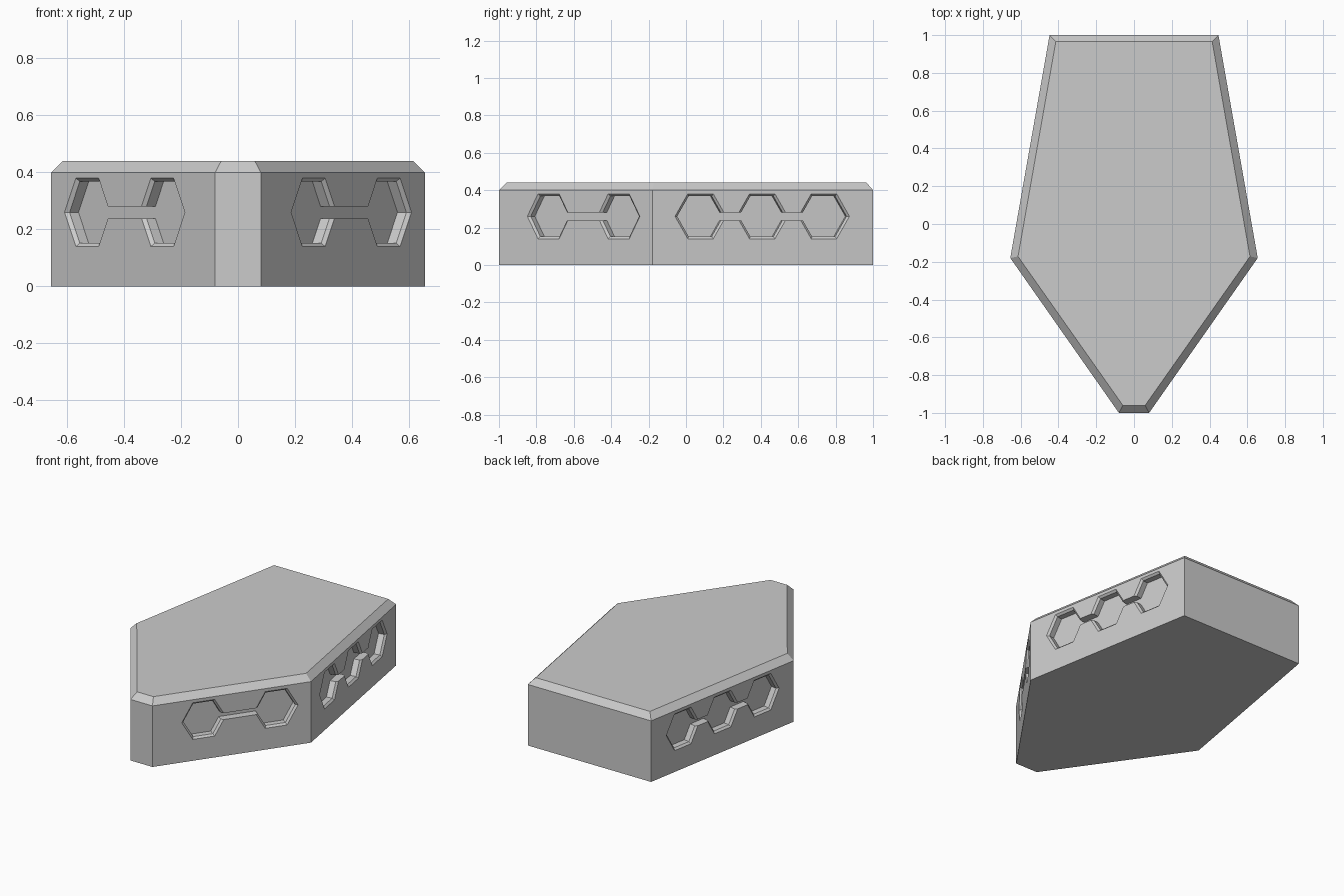
import bpy, bmesh, math
from mathutils import Vector

cube = bpy.data.objects.get("Cube")
if cube:
    bpy.data.objects.remove(cube, do_unlink=True)

grey = bpy.data.materials.new("plain_grey")
grey.use_nodes = True
grey.diffuse_color = (0.6, 0.6, 0.6, 1)
grey.node_tree.nodes["Principled BSDF"].inputs["Base Color"].default_value = (0.6, 0.6, 0.6, 1)

UP = Vector((0, 0, 1))


def loft(bm, rings):
    """Closed solid through rings of equal point count."""
    loops = [[bm.verts.new(p) for p in ring] for ring in rings]
    for a, b in zip(loops, loops[1:]):
        for i in range(len(a)):
            j = (i + 1) % len(a)
            bm.faces.new((a[i], a[j], b[j], b[i]))
    bm.faces.new(loops[0])
    bm.faces.new(loops[-1])


def to_object(bm, name):
    bmesh.ops.recalc_face_normals(bm, faces=bm.faces)
    mesh = bpy.data.meshes.new(name)
    bm.to_mesh(mesh)
    bm.free()
    mesh.materials.append(grey)
    obj = bpy.data.objects.new(name, mesh)
    bpy.context.collection.objects.link(obj)
    return obj


# Six-sided body with a chamfered top rim
def outline(half, z):
    pts = half + [(-x, y) for x, y in reversed(half)]
    return [Vector((x, y, z)) for x, y in pts]


base = [(0.08, -1), (0.655, -0.18), (0.447, 1)]
rim = [(0.059, -0.96), (0.614, -0.172), (0.414, 0.965)]
bm = bmesh.new()
loft(bm, [outline(base, 0), outline(base, 0.4), outline(rim, 0.44)])
body = to_object(bm, "body")

# Recess cutters: chamfered hexagon pockets joined by a narrow channel
HEIGHT, DEPTH, APOTHEM, CHAMFER, CHANNEL = 0.26, 0.05, 0.12, 0.012, 0.021
hex_bm, bar_bm = bmesh.new(), bmesh.new()


def hex_ring(centre, along, out, offset, apothem):
    r = apothem / math.cos(math.pi / 6)
    return [centre + out * offset + along * r * math.cos(k * math.pi / 3)
            + UP * r * math.sin(k * math.pi / 3) for k in range(6)]


def add_recess(start, end, fraction, count, spacing):
    a, b = Vector((*start, HEIGHT)), Vector((*end, HEIGHT))
    along = (b - a).normalized()
    out = along.cross(UP)
    if out.x * a.x < 0:
        out = -out
    middle = a.lerp(b, fraction)
    reach = (count - 1) / 2 * spacing
    for i in range(count):
        c = middle + along * (i * spacing - reach)
        loft(hex_bm, [hex_ring(c, along, out, 0.01, APOTHEM + 0.01),
                      hex_ring(c, along, out, -CHAMFER, APOTHEM - CHAMFER),
                      hex_ring(c, along, out, -DEPTH, APOTHEM - CHAMFER)])
    loft(bar_bm, [[middle + along * s * reach + out * o + UP * h
                   for o, h in ((0.02, -CHANNEL), (0.02, CHANNEL),
                                (-DEPTH, CHANNEL), (-DEPTH, -CHANNEL))]
                  for s in (-1, 1)])


for side in (-1, 1):
    tip, corner, back = [(side * x, y) for x, y in base]
    add_recess(tip, corner, 0.552, 2, 0.458)
    add_recess(corner, back, 0.498, 3, 0.335)

# Cut the recesses into the body
bpy.context.view_layer.objects.active = body
for cutter in (to_object(bar_bm, "channel_cutter"), to_object(hex_bm, "hexagon_cutter")):
    cutter.hide_render = True
    mod = body.modifiers.new("cut", 'BOOLEAN')
    mod.operation = 'DIFFERENCE'
    mod.solver = 'EXACT'
    mod.object = cutter
    bpy.ops.object.modifier_apply(modifier=mod.name)
    bpy.data.objects.remove(cutter, do_unlink=True)
